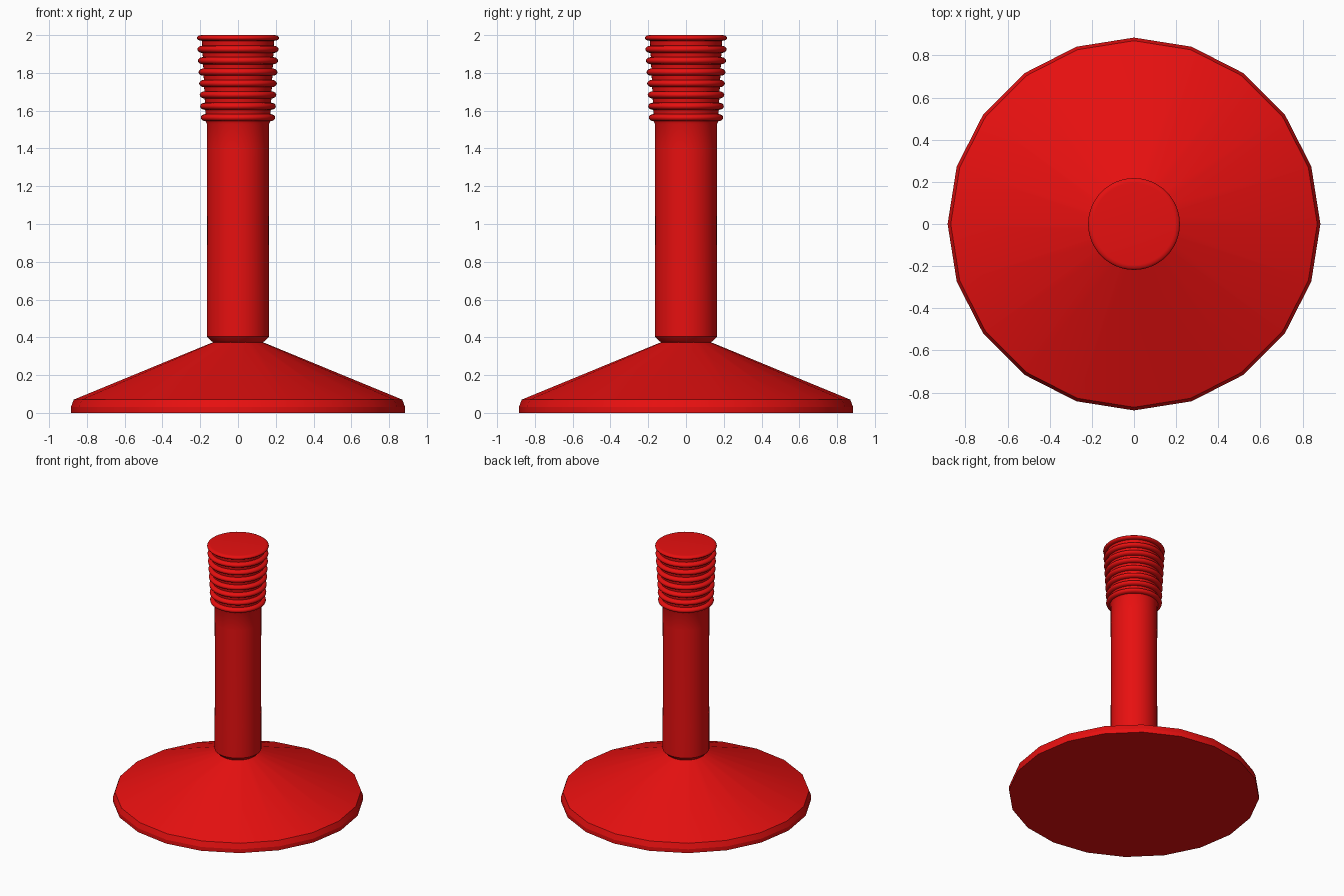
import bpy, bmesh
from math import sin, cos, pi, radians

if "Cube" in bpy.data.objects:
    bpy.data.objects.remove(bpy.data.objects["Cube"])

red = bpy.data.materials.new("red")
red.diffuse_color = (0.8, 0.005, 0.005, 1)
red.use_nodes = True
red.node_tree.nodes["Principled BSDF"].inputs["Base Color"].default_value = red.diffuse_color


def lathe(name, profile, sides, angle):
    """Spin (radius, z) points around z and cap both ends."""
    bm = bmesh.new()
    rings = [[bm.verts.new((r * cos(2 * pi * i / sides), r * sin(2 * pi * i / sides), z))
              for i in range(sides)] for r, z in profile]
    for a, b in zip(rings, rings[1:]):
        for i in range(sides):
            j = (i + 1) % sides
            bm.faces.new((a[i], a[j], b[j], b[i]))
    bm.faces.new(rings[0][::-1])
    bm.faces.new(rings[-1])
    mesh = bpy.data.meshes.new(name)
    bm.to_mesh(mesh)
    bm.free()
    mesh.materials.append(red)
    ob = bpy.data.objects.new(name, mesh)
    bpy.context.collection.objects.link(ob)
    bpy.ops.object.select_all(action='DESELECT')
    ob.select_set(True)
    bpy.context.view_layer.objects.active = ob
    bpy.ops.object.shade_smooth_by_angle(angle=radians(angle))
    return ob


# Wide 20-sided conical foot with a thin rim
lathe("conical_base", [(0.885, 0), (0.885, 0.03), (0.87, 0.07), (0.13, 0.375)], 20, 20)

# Plain shaft, chamfered at the bottom
shaft = [(0.13, 0.372), (0.145, 0.383), (0.165, 0.405), (0.165, 0.65),
         (0.163, 0.95), (0.165, 1.4), (0.165, 1.53)]

# Eight rounded ridges that widen slightly towards the flat top
ridges = []
RIDGES, FIRST, PITCH = 8, 1.563, 0.0603
for k in range(RIDGES):
    z = FIRST + k * PITCH
    outer = 0.197 + 0.021 * k / (RIDGES - 1)
    core = outer - 0.026
    half = 0.019 if k < RIDGES - 1 else 0.015
    for s in range(9):
        t = -pi / 2 + pi * s / 8
        ridges.append((core + (outer - core) * cos(t), z + half * sin(t)))
ridges[-1] = (ridges[-2][0] - 0.008, 2.0)

lathe("ribbed_post", shaft + ridges, 48, 40)
